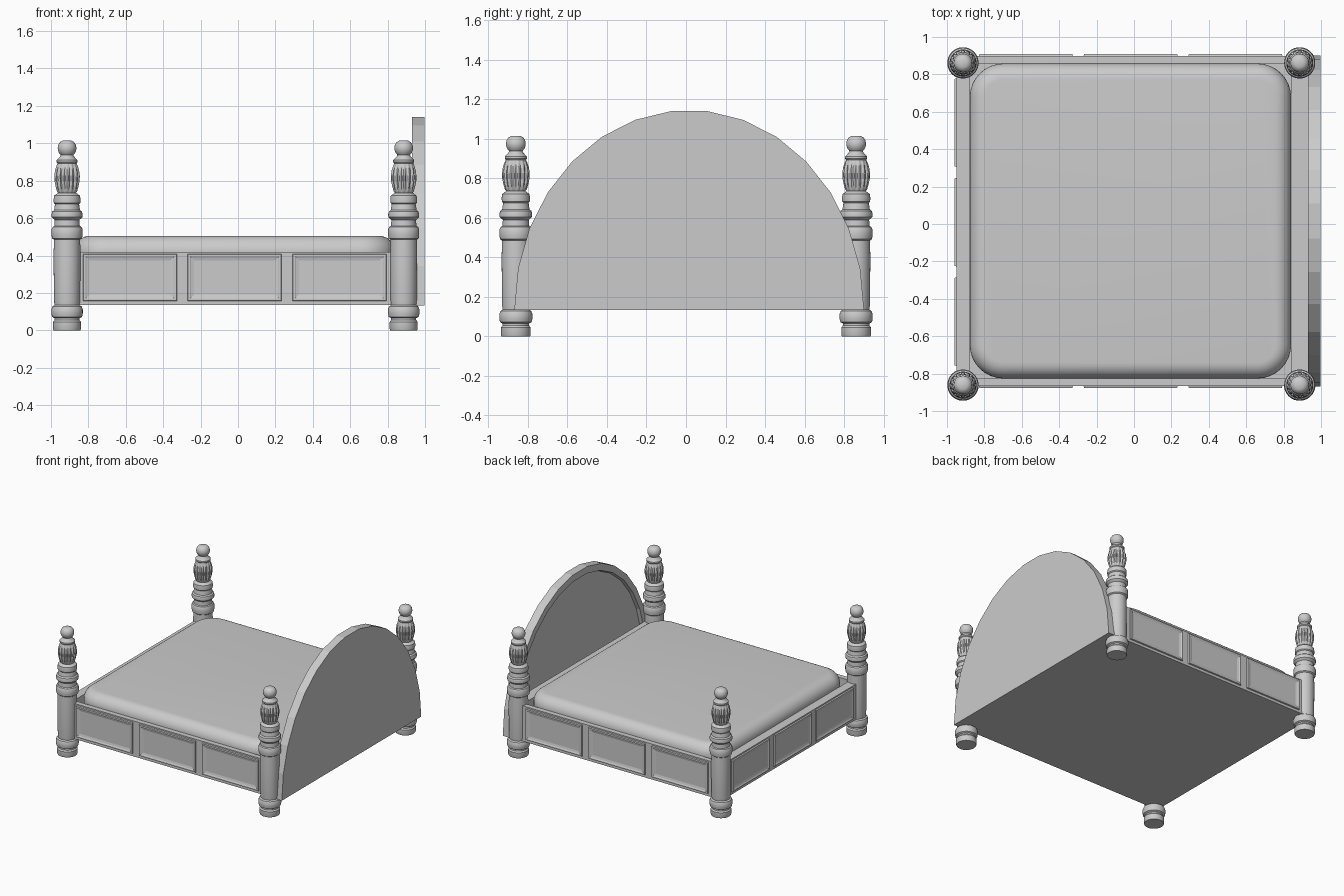
import bpy, bmesh, math
from mathutils import Vector

if "Cube" in bpy.data.objects:
    bpy.data.objects.remove(bpy.data.objects["Cube"])

YC = 0.016                      # bed frame centre in y
X0, X1 = -0.95, 0.93            # bed frame ends
HY = 0.882                      # bed frame half width


def make(name, bm, smooth=None):
    bmesh.ops.recalc_face_normals(bm, faces=bm.faces)
    me = bpy.data.meshes.new(name)
    bm.to_mesh(me)
    bm.free()
    ob = bpy.data.objects.new(name, me)
    bpy.context.collection.objects.link(ob)
    if smooth:
        bpy.ops.object.select_all(action='DESELECT')
        ob.select_set(True)
        bpy.context.view_layer.objects.active = ob
        bpy.ops.object.shade_smooth_by_angle(angle=math.radians(smooth))
    return ob


def skin(bm, rings, cap_start=True, cap_end=True):
    """Bridge closed rings of points that have equal counts."""
    vs = [[bm.verts.new(p) for p in r] for r in rings]
    n = len(vs[0])
    for a, b in zip(vs, vs[1:]):
        for i in range(n):
            bm.faces.new((a[i], a[(i + 1) % n], b[(i + 1) % n], b[i]))
    if cap_start:
        bm.faces.new(vs[0])
    if cap_end:
        bm.faces.new(vs[-1])


def rect(x0, x1, y0, y1, z):
    return [(x0, y0, z), (x1, y0, z), (x1, y1, z), (x0, y1, z)]


# Turned posts: (radius, height, flute depth)
PROFILE = [(.072, 0, 0), (.075, .008, 0), (.075, .045, 0), (.067, .055, 0), (.067, .065, 0),
           (.080, .072, 0), (.084, .09, 0), (.084, .112, 0), (.078, .128, 0), (.067, .135, 0),
           (.070, .16, 0), (.072, .40, 0), (.070, .485, 0), (.080, .492, 0), (.083, .51, 0),
           (.083, .54, 0), (.077, .553, 0), (.068, .558, 0), (.066, .59, 0), (.074, .597, 0),
           (.082, .605, 0), (.083, .62, 0), (.079, .635, 0), (.069, .643, 0), (.066, .665, 0),
           (.064, .675, 0), (.071, .682, 0), (.072, .70, 0), (.069, .72, 0), (.058, .728, 0),
           (.048, .735, 0), (.055, .742, .10), (.063, .77, .14), (.069, .80, .16), (.070, .825, .16),
           (.066, .855, .14), (.058, .88, .10), (.051, .893, 0), (.056, .899, 0), (.056, .910, 0),
           (.048, .918, 0), (.037, .930, 0), (.034, .938, 0), (.043, .948, 0), (.049, .964, 0),
           (.050, .976, 0), (.047, .992, 0), (.038, 1.006, 0), (.022, 1.015, 0)]
SEG = 56
for sx, ex in ((-.914, 'foot'), (.886, 'head')):
    for sy, side in ((-.861, 'right'), (.861, 'left')):
        bm = bmesh.new()
        rings = []
        for r, z, d in PROFILE:
            ring = []
            for i in range(SEG):
                rr = r * (1 - d * (1, .25, 0, .25)[i % 4])
                a = 2 * math.pi * i / SEG
                ring.append((sx + rr * math.cos(a), sy + rr * math.sin(a), z))
            rings.append(ring)
        skin(bm, rings)
        make(f"{ex}_post_{side}", bm, 35)

# Bed frame: box with a sunken well for the mattress
bm = bmesh.new()
y0, y1 = YC - HY, YC + HY
skin(bm, [rect(X0, X1, y0, y1, .135), rect(X0, X1, y0, y1, .42),
          rect(-.88, .84, y0 + .04, y1 - .04, .42), rect(-.88, .84, y0 + .04, y1 - .04, .30)])
make("bed_frame", bm)

# Raised moulded panels on the sides and the foot
PANEL = [(0, -.002), (.004, .010), (.014, .010), (.020, .006), (.036, .002)]


def panel(name, centre, along, out, width):
    bm = bmesh.new()
    rings = []
    for ins, h in PANEL:
        w, t = width / 2 - ins, .1275 - ins
        rings.append([centre + along * (u * w) + Vector((0, 0, v * t)) + out * h
                      for u, v in ((-1, -1), (1, -1), (1, 1), (-1, 1))])
    skin(bm, rings, cap_start=False)
    make(name, bm)


for k in (-1, 0, 1):
    for s, side in ((-1, 'right'), (1, 'left')):
        panel(f"side_panel_{side}_{k + 2}", Vector((-.018 + k * .56, YC + s * HY, .2825)),
              Vector((1, 0, 0)), Vector((0, s, 0)), .505)
    panel(f"foot_panel_{k + 2}", Vector((X0, .01 + k * .532, .2825)),
          Vector((0, 1, 0)), Vector((-1, 0, 0)), .475)

# Mattress: rounded rectangle with a filleted top
bm = bmesh.new()
mx, hx, hy, R, F = -.019, .859, .842, .18, .085
prof = [(0, .305), (0, .42)]
prof += [(F * (1 - math.cos(a)), .42 + F * math.sin(a))
         for a in (math.pi / 2 * k / 8 for k in range(1, 9))]
rings = []
for ins, z in prof:
    ring = []
    for c, (cx, cy) in enumerate(((1, 1), (-1, 1), (-1, -1), (1, -1))):
        for k in range(9):
            a = math.pi / 2 * (c + k / 8)
            ring.append((mx + cx * (hx - R) + (R - ins) * math.cos(a),
                         YC + cy * (hy - R) + (R - ins) * math.sin(a), z))
    rings.append(ring)
skin(bm, rings)
make("mattress", bm, 35)


# Arched headboard: faceted half ellipse, recessed on the bed side
def arch(x, inset):
    return [(x, YC + (.885 - inset) * math.cos(math.pi * i / 15),
             .133 + inset * .6 + (1.012 - inset * 1.6) * math.sin(math.pi * i / 15)) for i in range(16)]


bm = bmesh.new()
skin(bm, [arch(.998, 0), arch(.93, 0), arch(.93, .055), arch(.955, .065)])
make("headboard", bm)
